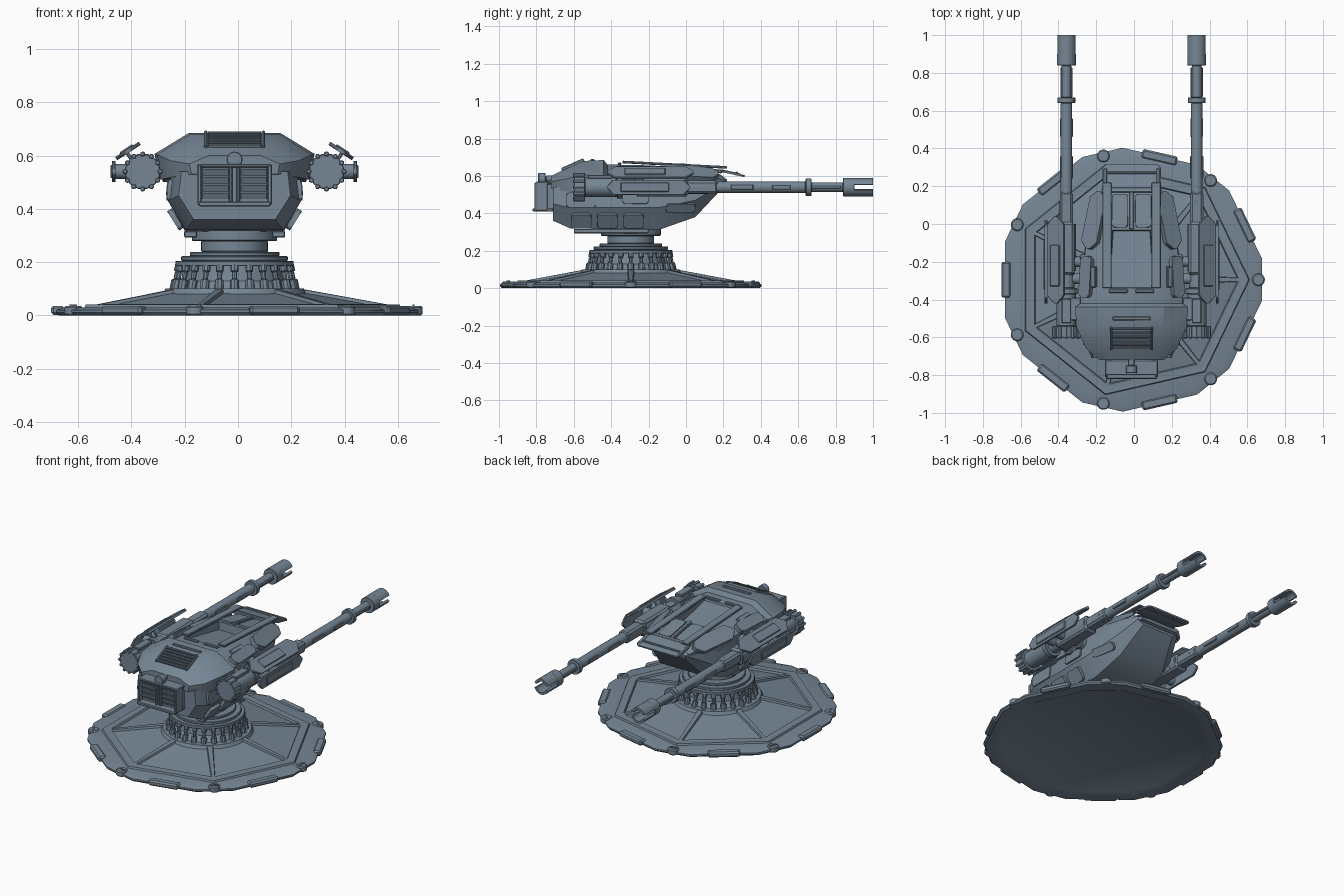
import bpy, bmesh
from math import pi, sin, cos, radians
from mathutils import Matrix, Vector, Euler

if "Cube" in bpy.data.objects:
    bpy.data.objects.remove(bpy.data.objects["Cube"])

steel = bpy.data.materials.new("slate_blue_steel")
steel.use_nodes = True
steel.diffuse_color = (.18, .24, .3, 1)
steel.node_tree.nodes["Principled BSDF"].inputs["Base Color"].default_value = steel.diffuse_color

centre_x = -.013
SIDES = 7
sector = 2 * pi / SIDES
pivot = Matrix.Translation((0, -.295, 0))
along_y = Matrix.Rotation(-pi / 2, 4, 'X')
along_x = Matrix.Rotation(pi / 2, 4, 'Y')
gun_x, gun_z = .345, .54
gun_axis = Matrix.Translation((gun_x, 0, gun_z)) @ along_y
parts = []


def finish(name, bm, mirror=False):
    bmesh.ops.recalc_face_normals(bm, faces=bm.faces)
    mesh = bpy.data.meshes.new(name)
    bm.to_mesh(mesh)
    bm.free()
    mesh.materials.append(steel)
    part = bpy.data.objects.new(name, mesh)
    part.location.x = centre_x
    bpy.context.collection.objects.link(part)
    if mirror:
        part.modifiers.new("Mirror", 'MIRROR')
    parts.append(part)


def add_loft(bm, rings):
    """Skin equal-length rings and cap both ends."""
    loops = [[bm.verts.new(point) for point in ring] for ring in rings]
    for low, high in zip(loops, loops[1:]):
        for i in range(len(low)):
            bm.faces.new((low[i - 1], low[i], high[i], high[i - 1]))
    bm.faces.new(loops[0])
    bm.faces.new(loops[-1])
    bmesh.ops.recalc_face_normals(bm, faces=bm.faces)
    bm.normal_update()


def circle(radius, height, count):
    angles = [2 * pi * i / count for i in range(count)]
    return [Vector((radius * cos(a), radius * sin(a), height)) for a in angles]


def lathe(name, profile, places, count=24, mirror=False):
    bm = bmesh.new()
    for place in places:
        add_loft(bm, [[place @ p for p in circle(r, z, count)] for r, z in profile])
    finish(name, bm, mirror)


def stepped(start, steps, chamfer=.003):
    """Profile of stacked cylinders, each given by radius and end."""
    profile = []
    for radius, end in steps:
        profile += [(radius - chamfer, start), (radius, start + chamfer),
                    (radius, end - chamfer), (radius - chamfer, end)]
        start = end
    return profile


def hull(stations, outline):
    """Sweep a unit half outline through stations of y, half width, bottom and top."""
    bm = bmesh.new()
    rings = []
    for y, width, bottom, top in stations:
        half = [(width * u, bottom + (top - bottom) * v) for u, v in outline]
        rings.append([(x, y, z) for x, z in half] + [(-x, y, z) for x, z in reversed(half)])
    add_loft(bm, rings)
    return bm


def add_box(bm, place, size, bevel, cut):
    """Box with its corners cut across the thin direction and its edges bevelled."""
    made = bmesh.ops.create_cube(bm, size=1, matrix=Matrix.Diagonal((*size, 1)))
    thin = size.index(min(size))
    edges = {e for v in made["verts"] for e in v.link_edges}
    faces = {f for v in made["verts"] for f in v.link_faces}
    if cut:
        upright = [e for e in edges if abs((e.verts[0].co - e.verts[1].co)[thin]) > min(size) / 2]
        made = bmesh.ops.bevel(bm, geom=upright, offset=cut, segments=1, affect='EDGES')
        faces = {f for f in faces if f.is_valid} | set(made["faces"])
        edges = {e for f in faces for e in f.edges}
    if bevel:
        made = bmesh.ops.bevel(bm, geom=list(edges), offset=bevel, segments=1, affect='EDGES')
        faces = {f for f in faces if f.is_valid} | set(made["faces"])
    bmesh.ops.transform(bm, matrix=place, verts=list({v for f in faces for v in f.verts}))


def box(name, at, size, turn=(0, 0, 0), bevel=.004, cut=0, mirror=False):
    bm = bmesh.new()
    tilt = Euler([radians(a) for a in turn]).to_matrix().to_4x4()
    add_box(bm, Matrix.Translation(at) @ tilt, size, bevel, cut)
    finish(name, bm, mirror)


def spoke(angle, radius, height):
    return pivot @ Matrix.Rotation(angle, 4, 'Z') @ Matrix.Translation((radius, 0, height))


# Foot plate: seven sides with clipped corners and an underside recess
bm = bmesh.new()
clip = radians(9)
add_loft(bm, [[spoke(i * sector + side * clip, radius, height).translation
               for i in range(SIDES) for side in (-1, 1)]
              for radius, height in ((.6, .01), (.62, 0), (.69, 0), (.7, .01), (.7, .02), (.67, .03), (.5, .03))])
finish("foot_plate", bm)

# Sloping deck with a recessed panel on each side
bm = bmesh.new()
add_loft(bm, [[pivot @ p for p in circle(radius, height, SIDES)]
              for radius, height in ((.63, .02), (.62, .04), (.58, .04), (.25, .1))])
panels = [f for f in bm.faces if len(f.verts) == 4 and f.calc_area() > .04]
bmesh.ops.inset_individual(bm, faces=panels, thickness=.018)
bmesh.ops.inset_individual(bm, faces=panels, thickness=.006, depth=-.012)
finish("sloping_deck", bm)

# Edge clamps and slotted corner bolts
clamps, slots = bmesh.new(), bmesh.new()
for i in range(SIDES):
    add_box(clamps, spoke((i + .5) * sector, .664, .019), (.05, .19, .034), .009, 0)
    add_box(slots, spoke(i * sector, .672, .037), (.008, .045, .006), 0, 0)
finish("edge_clamps", clamps)
finish("bolt_slots", slots)
lathe("corner_bolts", stepped(0, [(.034, .036)], .006), [spoke(i * sector, .672, 0) for i in range(SIDES)], 14)

# Pedestal, ring of pistons and turning neck
lathe("pedestal", [(.27, .08), (.26, .1), (.22, .1), (.19, .13), (.18, .19)], [pivot], 48)
lathe("turning_neck", stepped(.185, [(.222, .205), (.2, .222), (.168, .238), (.125, .28), (.16, .32)]), [pivot], 48)
pistons = [spoke(2 * pi * i / 24, .228, .095) @ Matrix.Rotation(radians(-12), 4, 'Y') for i in range(24)]
lathe("pedestal_pistons", stepped(0, [(.017, .04), (.01, .07), (.015, .1)]), pistons, 8)

# Lower hull
finish("lower_hull", hull([(-.71, .21, .36, .54), (-.62, .25, .32, .54), (-.15, .25, .31, .55),
                           (.05, .22, .38, .56), (.2, .15, .54, .58)], [(.95, 1), (1, .5), (.73, 0)]))

# Upper hull with a sunken cockpit trough that deepens forward
shell_outline = [(.57, 1), (1, .55), (.95, 0)]
bm = hull([(-.43, .27, .52, .66), (-.37, .27, .52, .66), (0, .23, .53, .65),
           (.18, .16, .55, .61), (.22, .14, .56, .58)], shell_outline)
trough = [f for f in bm.faces if f.normal.z > .9 and f.calc_area() > .06]
bmesh.ops.inset_individual(bm, faces=trough, thickness=.045)
bmesh.ops.inset_individual(bm, faces=trough, thickness=.006, depth=-.01)
for v in trough[0].verts:
    v.co.z -= .04 if v.co.y > -.2 else 0
finish("upper_hull", bm)

# Rear shoulder shell
finish("rear_shell", hull([(-.72, .17, .53, .6), (-.66, .24, .52, .63), (-.55, .29, .51, .68),
                           (-.44, .3, .51, .685), (-.42, .27, .52, .66)], shell_outline))

# Cheek armour, canopy rails, windscreen and visor
box("front_cheek", at=(.195, .02, .615), size=(.1, .31, .03), turn=(-4, 35, 9), cut=.035, mirror=True)
box("rear_cheek", at=(.24, -.28, .62), size=(.07, .22, .03), turn=(0, 35, 3), cut=.015, mirror=True)
box("canopy_rail", at=(.13, -.06, .66), size=(.05, .56, .014), turn=(-3, 0, 0), mirror=True)
box("shoulder_block", at=(.2, -.28, .645), size=(.03, .11, .02), turn=(0, 28, 0), mirror=True)
box("canopy_strip", at=(.07, -.355, .665), size=(.1, .02, .012), mirror=True)
box("windscreen_pane", at=(.062, .07, .64), size=(.085, .18, .009), turn=(-10, 0, 0), cut=.01, mirror=True)
box("windscreen_bar", at=(0, .07, .642), size=(.022, .2, .02), turn=(-10, 0, 0))
box("windscreen_sill", at=(0, .18, .625), size=(.29, .025, .02), turn=(-10, 0, 0))
box("visor", at=(0, .25, .613), size=(.31, .13, .01), turn=(-12, 0, 0), cut=.015)
box("visor_rib", at=(0, .27, .613), size=(.27, .012, .02), turn=(-12, 0, 0))
box("visor_cheek", at=(.14, .24, .617), size=(.018, .11, .014), turn=(-12, 0, 0), mirror=True)

# Rear vent grille and slot
for i in range(6):
    rise = .02 * i
    box("vent_slat", at=(0, rise - .655, rise * .45 + .637), size=(.2, .011, .016), turn=(24, 0, 0), bevel=.002)
box("vent_frame", at=(.108, -.605, .66), size=(.012, .13, .018), turn=(24, 0, 0), mirror=True)
box("roof_slot", at=(0, -.5, .684), size=(.2, .02, .012))

# Rear shutter box with framed louvres
box("shutter_box", at=(0, -.74, .49), size=(.26, .07, .14))
box("shutter_floor", at=(0, -.765, .418), size=(.27, .11, .018))
box("shutter_roof", at=(0, -.76, .562), size=(.28, .08, .014))
box("shutter_wall", at=(.132, -.775, .49), size=(.016, .07, .15), mirror=True)
box("shutter_post", at=(.014, -.78, .49), size=(.014, .03, .14), mirror=True)
for height in (.45, .48, .51, .54):
    box("shutter_louvre", at=(.072, -.778, height), size=(.105, .012, .03), turn=(25, 0, 0), mirror=True)
lathe("rear_sensor", stepped(-.79, [(.03, -.75), (.016, -.69)]),
      [Matrix.Translation((0, 0, .585)) @ along_y], 16)

# Hull side hatches and lower skid armour
box("front_hatch", at=(.22, -.03, .43), size=(.02, .16, .05), turn=(0, 30, 10), cut=.01, mirror=True)
box("middle_hatch", at=(.245, -.27, .48), size=(.02, .14, .06), turn=(0, -5, 0), cut=.01, mirror=True)
box("rear_hatch", at=(.24, -.56, .47), size=(.025, .16, .08), turn=(0, -5, 0), cut=.01, mirror=True)
for y in (-.56, -.42, -.28):
    box("skid_armour", at=(.222, y, .36), size=(.02, .11, .085), turn=(0, 32, 0), cut=.01, mirror=True)
box("belly_skid", at=(.165, -.4, .305), size=(.05, .4, .025), mirror=True)

# Cannons: stepped barrel, breech studs and split muzzle
lathe("cannon_barrel", stepped(-.6, [
    (.067, -.54), (.052, -.37), (.06, -.34), (.042, -.25), (.05, 0), (.036, .12), (.031, .64),
    (.047, .67), (.026, .84), (.05, .9)]), [gun_axis], mirror=True)
studs = [gun_axis @ Matrix.Rotation(pi * i / 6, 4, 'Z') @ Matrix.Translation((.066, 0, 0)) for i in range(12)]
lathe("breech_studs", stepped(-.605, [(.01, -.54)]), studs, 6, True)
bm = bmesh.new()
corners = ((.034, .89), (.05, .89), (.05, 1), (.036, 1))
for middle in (pi / 2, -pi / 2):
    angles = [middle + radians(18 * k) for k in range(-4, 5)]
    add_loft(bm, [[gun_axis @ Vector((r * cos(a), r * sin(a), y)) for r, y in corners] for a in angles])
finish("muzzle_prongs", bm, True)
box("muzzle_guide", at=(gun_x, .75, gun_z), size=(.064, .16, .018), mirror=True)
box("barrel_guide", at=(gun_x, .3, gun_z), size=(.07, .12, .03), mirror=True)
box("barrel_collar", at=(gun_x, .51, gun_z), size=(.068, .1, .026), mirror=True)

# Cannon cradles and mounting trunnions
box("cannon_cradle", at=(gun_x, -.13, gun_z), size=(.085, .28, .1), bevel=.012, mirror=True)
box("cradle_nose", at=(gun_x, .07, gun_z), size=(.07, .2, .07), bevel=.012, mirror=True)
box("cradle_arm", at=(.3, -.45, .55), size=(.06, .12, .07), mirror=True)
box("breech_cover", at=(gun_x, -.46, .595), size=(.05, .13, .02), mirror=True)
lathe("trunnions", stepped(.2, [(.04, .27), (.028, .45)]),
      [Matrix.Translation((0, y, gun_z)) @ along_x for y in (-.29, -.2)], 16, True)

# Angled and upright shields outboard of each cannon
box("angled_shield", at=(.4, -.19, .617), size=(.105, .46, .014), turn=(0, 33, 0), cut=.04, mirror=True)
box("angled_shield_ridge", at=(.405, -.22, .622), size=(.06, .22, .012), turn=(0, 33, 0), mirror=True)
box("shield_strut", at=(.39, -.25, .59), size=(.014, .05, .07), turn=(0, 33, 0), mirror=True)
box("upright_shield", at=(.453, -.2, gun_z), size=(.014, .44, .078), cut=.03, mirror=True)
box("upright_shield_ridge", at=(.461, -.22, gun_z), size=(.01, .26, .05), mirror=True)

# Smooth shading with crisp edges
bpy.ops.object.select_all(action='DESELECT')
for part in parts:
    part.select_set(True)
bpy.context.view_layer.objects.active = parts[0]
bpy.ops.object.shade_smooth_by_angle(angle=radians(30))
